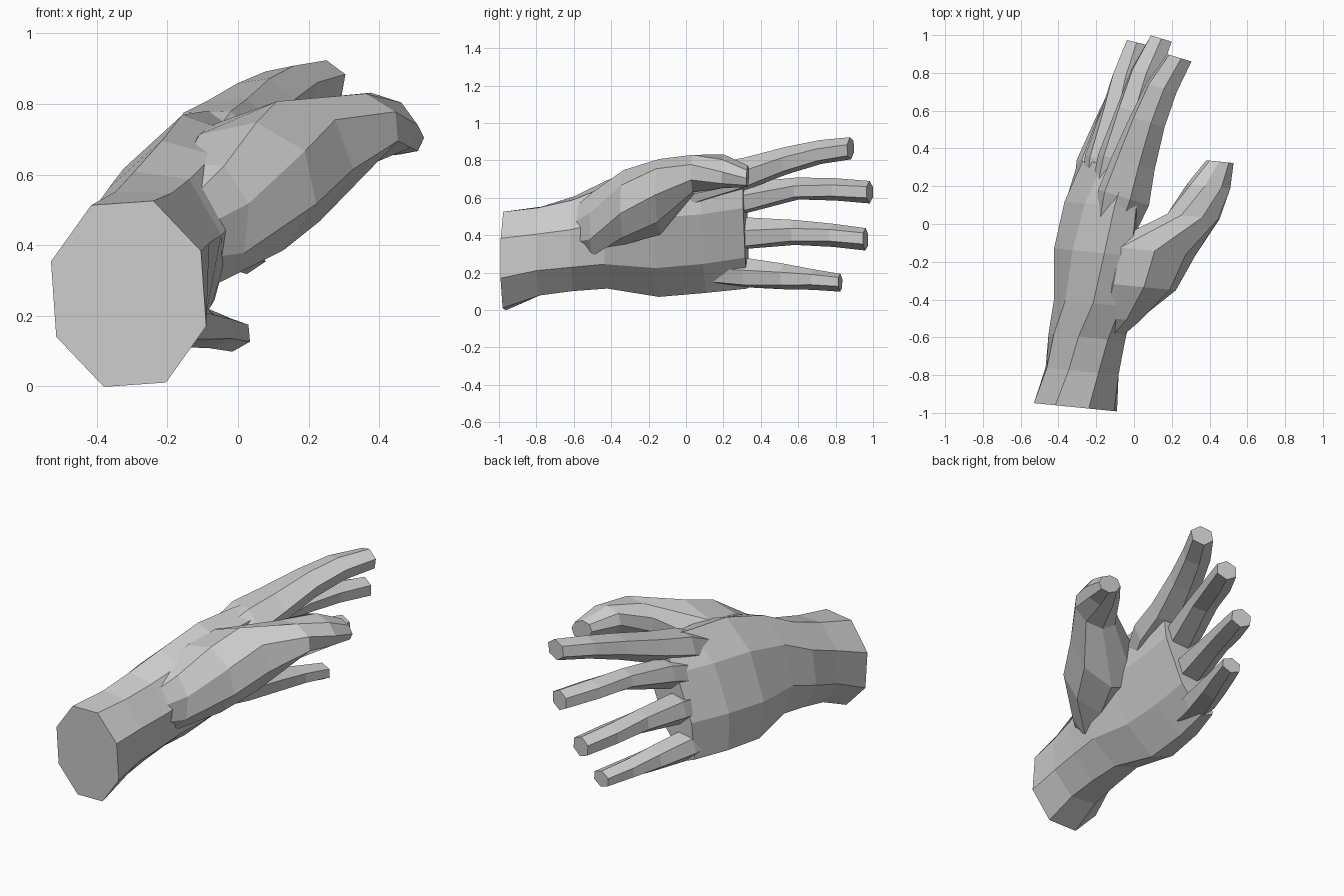
import bpy, bmesh
from math import sin, cos, pi, radians


def loft(name, sides, skew, rings):
    """Closed tube through rings (x, y, z, half thickness, half height, tilt)."""
    bm = bmesh.new()
    angles = [2 * pi * (i + 0.5) / sides for i in range(sides)]
    mu = max(abs(sin(a)) for a in angles)
    mv = max(abs(cos(a)) for a in angles)
    loops = []
    for x, y, z, hv, hu, tilt in rings:
        t = radians(tilt)
        loop = []
        for a in angles:
            v, u = cos(a) * hv / mv, sin(a) * hu / mu
            dx, dz = v * cos(t) + u * sin(t), u * cos(t) - v * sin(t)
            loop.append(bm.verts.new((x + dx, y - skew * dx, z + dz)))
        loops.append(loop)
    for p, q in zip(loops, loops[1:]):
        for i in range(sides):
            j = (i + 1) % sides
            bm.faces.new((p[i], p[j], q[j], q[i]))
    bm.faces.new(loops[0])
    bm.faces.new(loops[-1])
    bmesh.ops.recalc_face_normals(bm, faces=bm.faces)
    mesh = bpy.data.meshes.new(name)
    bm.to_mesh(mesh)
    bm.free()
    ob = bpy.data.objects.new(name, mesh)
    bpy.context.collection.objects.link(ob)
    return ob


# Forearm stump, wrist and palm
hand = loft("hand", 8, 0.1, [
    (-.31, -.97, .262, .213, .258, -4),
    (-.275, -.78, .315, .19, .235, 2),
    (-.25, -.60, .355, .19, .245, 8),
    (-.215, -.42, .405, .185, .28, 15),
    (-.205, -.15, .42, .18, .345, 20),
    (-.175, .10, .435, .15, .345, 22),
    (-.125, .32, .45, .10, .345, 22)])

# Thumb with its broad fleshy base and web
thumb = loft("thumb", 8, 0.1, [
    (-.20, -.62, .42, .09, .11, 10),
    (-.11, -.50, .46, .135, .17, 5),
    (.01, -.33, .55, .20, .185, -12),
    (.08, -.14, .605, .235, .18, -20),
    (.315, .04, .725, .135, .10, -5),
    (.395, .20, .742, .11, .08, 18),
    (.455, .33, .715, .07, .05, 25)])

# Four fingers, curling toward the palm side
index = loft("index_finger", 6, 0.3, [
    (-.13, -.10, .59, .09, .09, 20),
    (-.055, .14, .685, .125, .10, 20),
    (-.005, .32, .73, .105, .09, 20),
    (.07, .54, .80, .085, .075, 15),
    (.145, .72, .845, .075, .065, 12),
    (.24, .88, .865, .06, .06, 10)])
middle = loft("middle_finger", 6, 0.3, [
    (-.15, .10, .54, .08, .085, 20),
    (-.09, .34, .605, .09, .085, 20),
    (-.01, .60, .65, .075, .06, 12),
    (.06, .80, .645, .07, .06, 5),
    (.145, .982, .63, .055, .06, 0)])
ring = loft("ring_finger", 6, 0.25, [
    (-.20, .10, .38, .08, .085, 20),
    (-.16, .34, .412, .09, .087, 18),
    (-.10, .58, .415, .07, .068, 10),
    (-.045, .78, .40, .065, .062, 0),
    (.02, .96, .378, .055, .06, -5)])
little = loft("little_finger", 6, 0.2, [
    (-.26, .08, .21, .06, .07, 20),
    (-.21, .32, .20, .085, .083, 18),
    (-.14, .52, .18, .07, .07, 10),
    (-.08, .68, .163, .06, .055, 0),
    (-.02, .825, .146, .052, .048, -5)])

# Fuse the digits into one skin
bpy.context.view_layer.objects.active = hand
for digit in (thumb, index, middle, ring, little):
    mod = hand.modifiers.new("fuse", 'BOOLEAN')
    mod.operation, mod.solver, mod.object = 'UNION', 'EXACT', digit
    bpy.ops.object.modifier_apply(modifier=mod.name)
    bpy.data.objects.remove(digit)
